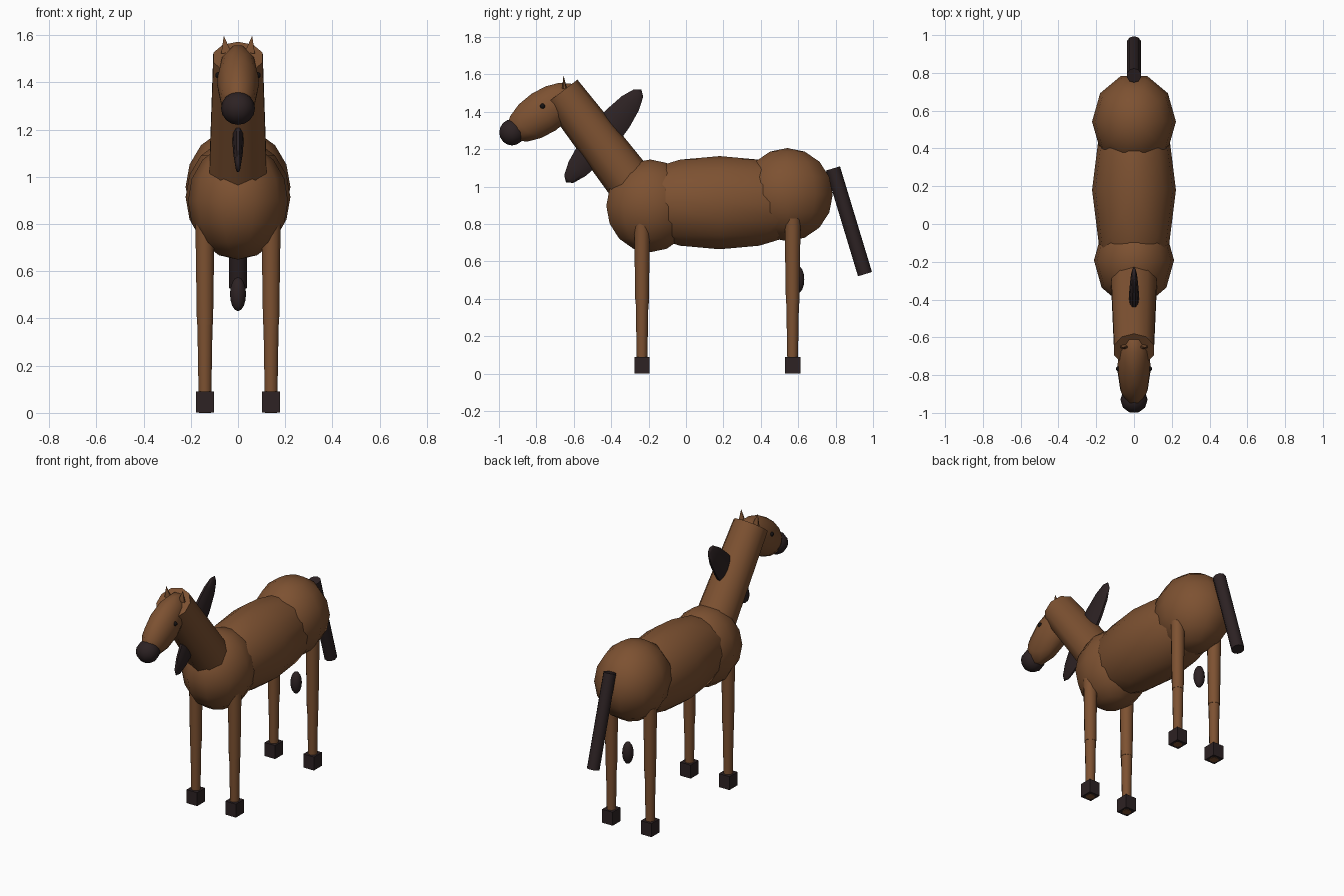
import bpy, bmesh
from math import radians, atan2
from mathutils import Matrix, Vector

cube = bpy.data.objects.get("Cube")
if cube:
    bpy.data.objects.remove(cube, do_unlink=True)


def material(name, rgb):
    mat = bpy.data.materials.new(name)
    mat.use_nodes = True
    colour = (*rgb, 1)
    mat.diffuse_color = colour
    mat.node_tree.nodes["Principled BSDF"].inputs["Base Color"].default_value = colour
    return mat


BROWN = material("chestnut brown", (0.205, 0.083, 0.031))
DARK = material("dark hair and hoof", (0.026, 0.016, 0.017))
BLACK = material("eye black", (0.008, 0.006, 0.006))


def finish(name, bm, mat):
    mesh = bpy.data.meshes.new(name)
    bm.to_mesh(mesh)
    bm.free()
    mesh.materials.append(mat)
    obj = bpy.data.objects.new(name, mesh)
    bpy.context.collection.objects.link(obj)
    bpy.ops.object.select_all(action="DESELECT")
    obj.select_set(True)
    bpy.context.view_layer.objects.active = obj
    bpy.ops.object.shade_smooth_by_angle(angle=radians(62))
    return obj


def ellipsoid(name, centre, radii, mat, tilt=0):
    """Coarse sphere, scaled, then tilted in the side plane."""
    bm = bmesh.new()
    turn = Matrix.Rotation(radians(90), 4, "Z")
    bmesh.ops.create_uvsphere(bm, u_segments=10, v_segments=8, radius=1, matrix=turn)
    bm.transform(Matrix.Translation(centre) @ Matrix.Rotation(radians(tilt), 4, "X")
                 @ Matrix.Diagonal((*radii, 1)))
    return finish(name, bm, mat)


def tube(name, low, high, r_low, r_high, mat, sides=10, flat=1):
    """Tapered cylinder between two points, with a corner facing front and back."""
    low, high = Vector(low), Vector(high)
    axis = high - low
    bm = bmesh.new()
    bmesh.ops.create_cone(bm, cap_ends=True, segments=sides, radius1=r_low,
                          radius2=r_high, depth=axis.length)
    bm.transform(Matrix.Translation((low + high) / 2)
                 @ Matrix.Rotation(atan2(axis.x, axis.z), 4, "Y")
                 @ Matrix.Rotation(-atan2(axis.y, axis.z), 4, "X")
                 @ Matrix.Diagonal((1, flat, 1, 1)))
    return finish(name, bm, mat)


def box(name, centre, size, mat):
    bm = bmesh.new()
    bmesh.ops.create_cube(bm, size=1)
    bm.transform(Matrix.Translation(centre) @ Matrix.Diagonal((*size, 1)))
    return finish(name, bm, mat)


# Body
ellipsoid("barrel", (0, 0.18, 0.914), (0.222, 0.58, 0.249), BROWN)
ellipsoid("chest", (0, -0.192, 0.897), (0.212, 0.246, 0.248), BROWN)
ellipsoid("rump", (0, 0.542, 0.957), (0.222, 0.255, 0.249), BROWN)

# Neck and head
tube("neck", (0, -0.242, 0.949), (0, -0.668, 1.505), 0.13, 0.11, BROWN)
ellipsoid("head", (0, -0.762, 1.398), (0.09, 0.235, 0.117), BROWN, tilt=34)
ellipsoid("muzzle", (0, -0.93, 1.29), (0.072, 0.072, 0.07), DARK)
ellipsoid("mane", (0, -0.44, 1.27), (0.028, 0.088, 0.32), DARK, tilt=-39)

# Tail and the small tuft between the hind legs
tube("tail", (0, 0.957, 0.532), (0, 0.786, 1.097), 0.039, 0.039, DARK)
ellipsoid("tuft", (0, 0.6, 0.503), (0.034, 0.034, 0.072), DARK)

for side, s in (("left", 1), ("right", -1)):
    # Ears and eyes
    tube(side + "_ear", (s * 0.05, -0.65, 1.525), (s * 0.06, -0.655, 1.597),
         0.025, 0, BROWN, sides=6, flat=0.5)
    ellipsoid(side + "_eye", (s * 0.082, -0.767, 1.43), (0.014, 0.014, 0.014), BLACK)

    # Legs with hooves
    for end, y in (("front", -0.235), ("hind", 0.57)):
        x = s * 0.14
        leg = f"{side}_{end}_"
        tube(leg + "upper_leg", (x, y, 0.375), (x, y, 0.83), 0.036, 0.043, BROWN)
        tube(leg + "lower_leg", (x, y, 0), (x, y, 0.39), 0.027, 0.034, BROWN)
        box(leg + "hoof", (x, y, 0.046), (0.076, 0.082, 0.088), DARK)
